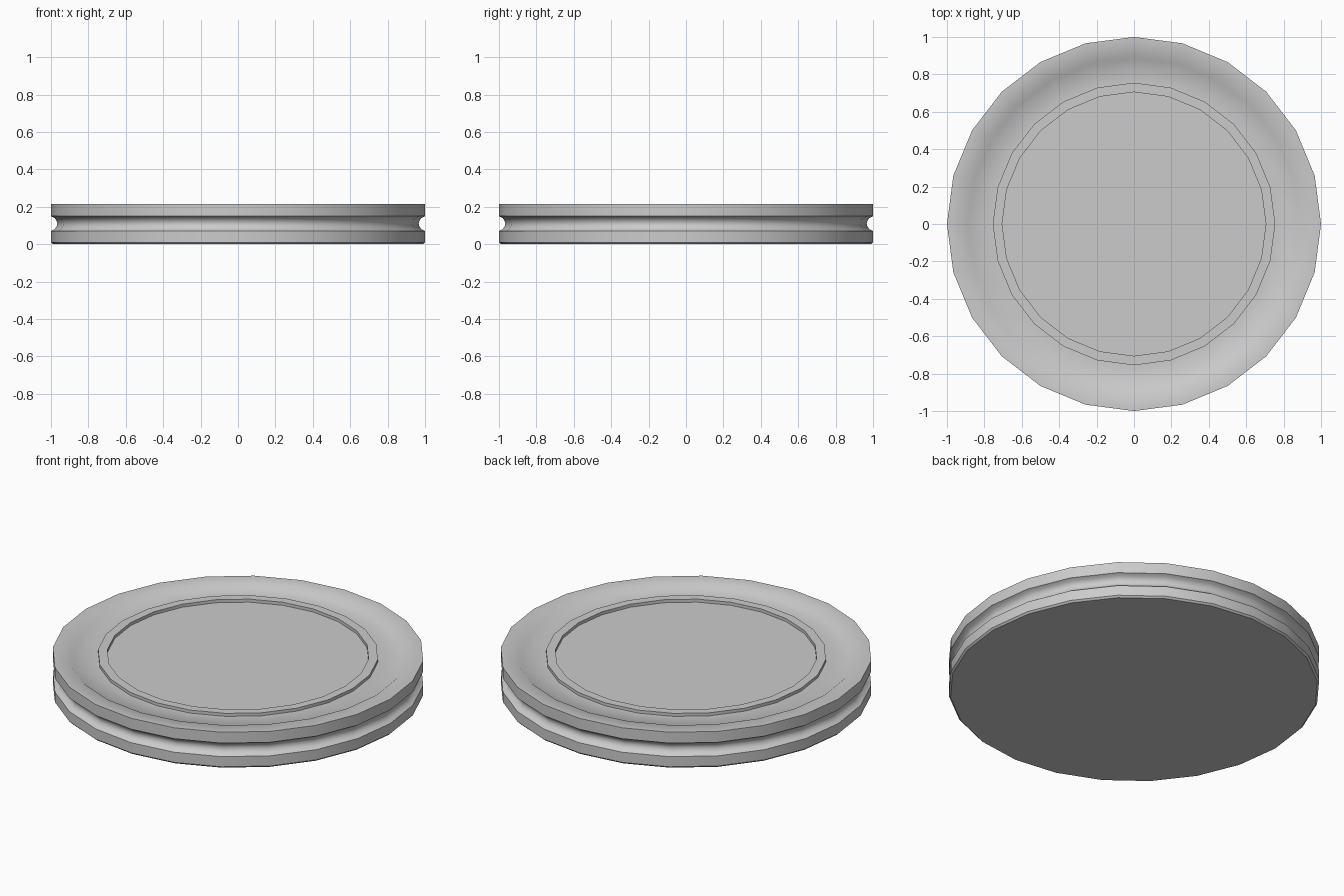
import bpy, bmesh, math

if "Cube" in bpy.data.objects:
    bpy.data.objects.remove(bpy.data.objects["Cube"])

SIDES = 24


def lathe(name, profile):
    """Revolve (radius, z) points around z; the ends are closed with caps."""
    bm = bmesh.new()
    rings = []
    for r, z in profile:
        rings.append([bm.verts.new((r * math.cos(2 * math.pi * i / SIDES),
                                    r * math.sin(2 * math.pi * i / SIDES), z))
                      for i in range(SIDES)])
    for a, b in zip(rings, rings[1:]):
        for i in range(SIDES):
            j = (i + 1) % SIDES
            bm.faces.new((a[i], a[j], b[j], b[i]))
    bm.faces.new(list(reversed(rings[0])))
    bm.faces.new(rings[-1])
    bmesh.ops.recalc_face_normals(bm, faces=bm.faces)
    mesh = bpy.data.meshes.new(name)
    bm.to_mesh(mesh)
    bm.free()
    obj = bpy.data.objects.new(name, mesh)
    bpy.context.collection.objects.link(obj)
    bpy.ops.object.select_all(action='DESELECT')
    obj.select_set(True)
    bpy.context.view_layer.objects.active = obj
    bpy.ops.object.shade_smooth_by_angle(angle=math.radians(40))
    return obj


# Grooved disc: flat base, side groove, raised rim, shallow dish on top
lathe("grooved_disc", [
    (0.99, 0.0), (1.0, 0.01), (1.0, 0.07),                 # lower flange
    (0.98, 0.08), (0.97, 0.095), (0.966, 0.11),            # side groove
    (0.97, 0.125), (0.98, 0.14), (1.0, 0.15),
    (1.0, 0.215), (0.91, 0.215), (0.885, 0.195),           # rim and step
    (0.755, 0.195), (0.755, 0.213), (0.705, 0.213),        # inner ring
    (0.705, 0.195),                                        # centre plate
])
